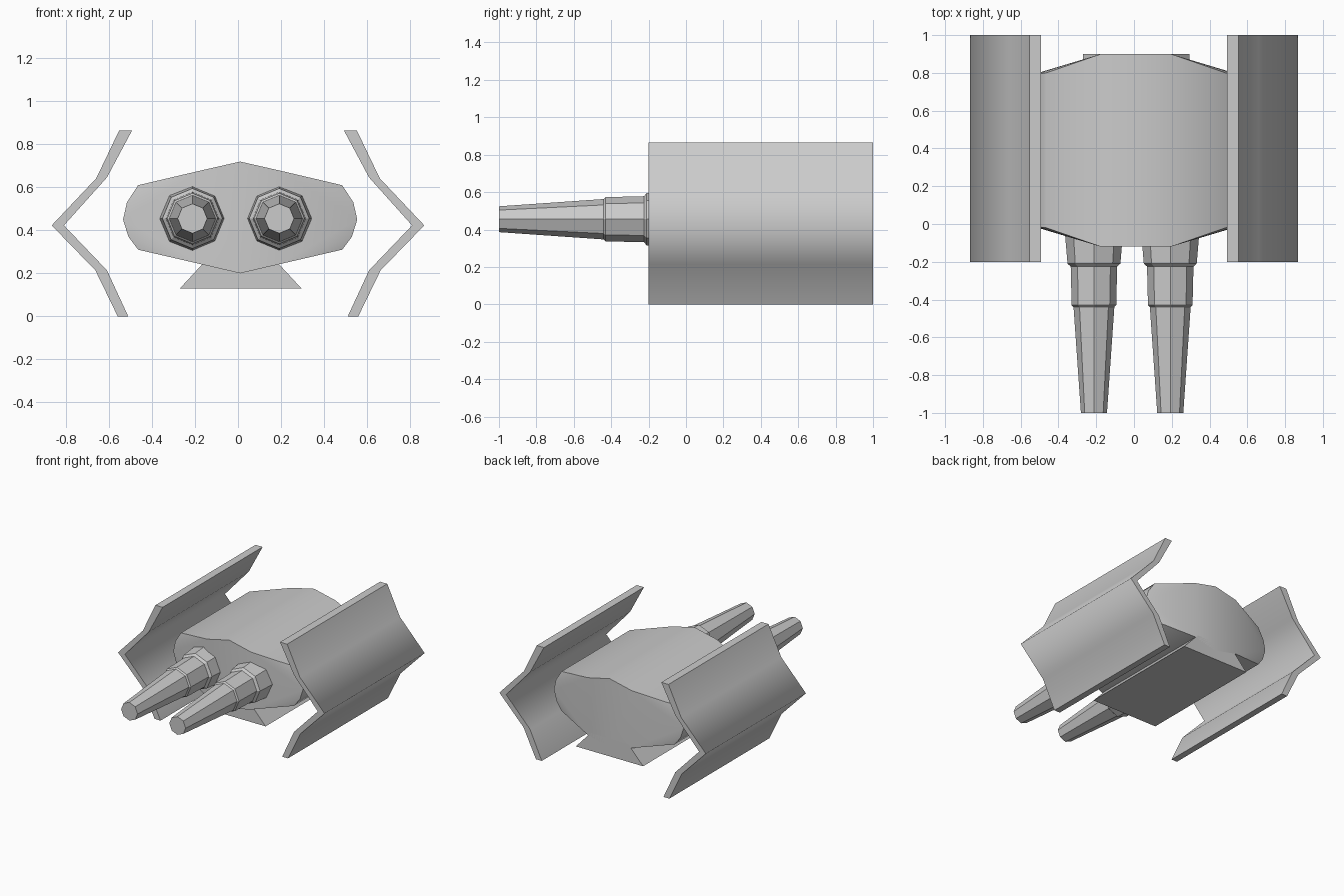
import bpy, bmesh
from math import cos, sin, pi, radians

if "Cube" in bpy.data.objects:
    bpy.data.objects.remove(bpy.data.objects["Cube"])


def make_object(name, bm, sharp_angle=None):
    bmesh.ops.recalc_face_normals(bm, faces=bm.faces)
    mesh = bpy.data.meshes.new(name)
    bm.to_mesh(mesh)
    bm.free()
    if sharp_angle:
        mesh.set_sharp_from_angle(angle=radians(sharp_angle))
    obj = bpy.data.objects.new(name, mesh)
    bpy.context.collection.objects.link(obj)
    return obj


def loft(bm, rings, caps=True):
    """Join closed rings of points with quads; returns the vertex rings."""
    loops = [[bm.verts.new(p) for p in ring] for ring in rings]
    for a, b in zip(loops, loops[1:]):
        for i in range(len(a)):
            j = (i + 1) % len(a)
            bm.faces.new((a[i], a[j], b[j], b[i]))
    if caps:
        bm.faces.new(loops[0])
        bm.faces.new(loops[-1])
    return loops


# Folded side panels: profile extruded along y, one per side
outer = [(.553, .865), (.66, .642), (.867, .423), (.664, .214), (.56, 0)]
inner = [(.511, 0), (.61, .214), (.81, .423), (.61, .646), (.493, .865)]
for name, s in (("right_panel", 1), ("left_panel", -1)):
    bm = bmesh.new()
    loft(bm, [[(s * x, y, z) for x, z in outer + inner] for y in (-.2, 1)])
    bm.faces.ensure_lookup_table()
    for i, f in enumerate(bm.faces):
        f.smooth = i < 10 and i not in (4, 9)   # broad faces smooth, rims flat
    make_object(name, bm)

# Hull: flattened section with bowed front and rear caps (x, z, half length)
cx, cy = .01, .39
half = [(.185, .678, .51), (.475, .61, .41), (.527, .53, .404), (.545, .45, .402),
        (.52, .37, .404), (.475, .31, .41), (.185, .243, .51)]
section = ([(0, .72, .51)] + half + [(0, .2, .51)]
           + [(-x, z, h) for x, z, h in reversed(half)])
bm = bmesh.new()
loops = loft(bm, [[(cx + x, cy + s * h, z) for x, z, h in section] for s in (-1, 1)],
             caps=False)
for v in loops:
    bm.faces.new([v[i] for i in (0, 1, 7, 8, 9, 15)])
    for top, bottom, d in ((1, 7, 1), (15, 9, -1)):
        tip = top + 3 * d
        bm.faces.new((v[top], v[tip], v[bottom]))
        for k in (1, 2):
            bm.faces.new((v[top], v[top + k * d], v[top + (k + 1) * d]))
            bm.faces.new((v[bottom], v[bottom - k * d], v[bottom - (k + 1) * d]))
for f in bm.faces:
    f.smooth = True
make_object("hull", bm, 50)

# Keel: trapezoid block under the hull
bm = bmesh.new()
keel = [(-.28, .13), (.285, .13), (.16, .265), (-.155, .265)]
loft(bm, [[(cx + x, y, z) for x, z in keel] for y in (-.09, .9)])
make_object("keel", bm)

# Stepped octagonal barrels (y, radius)
steps = [(-1, .069), (-.44, .108), (-.43, .118), (-.225, .123), (-.21, .14), (-.02, .156)]
for name, x0 in (("left_barrel", -.212), ("right_barrel", .192)):
    bm = bmesh.new()
    loft(bm, [[(x0 + r * cos(i * pi / 4), y, .455 + r * sin(i * pi / 4))
               for i in range(8)] for y, r in steps])
    make_object(name, bm)
